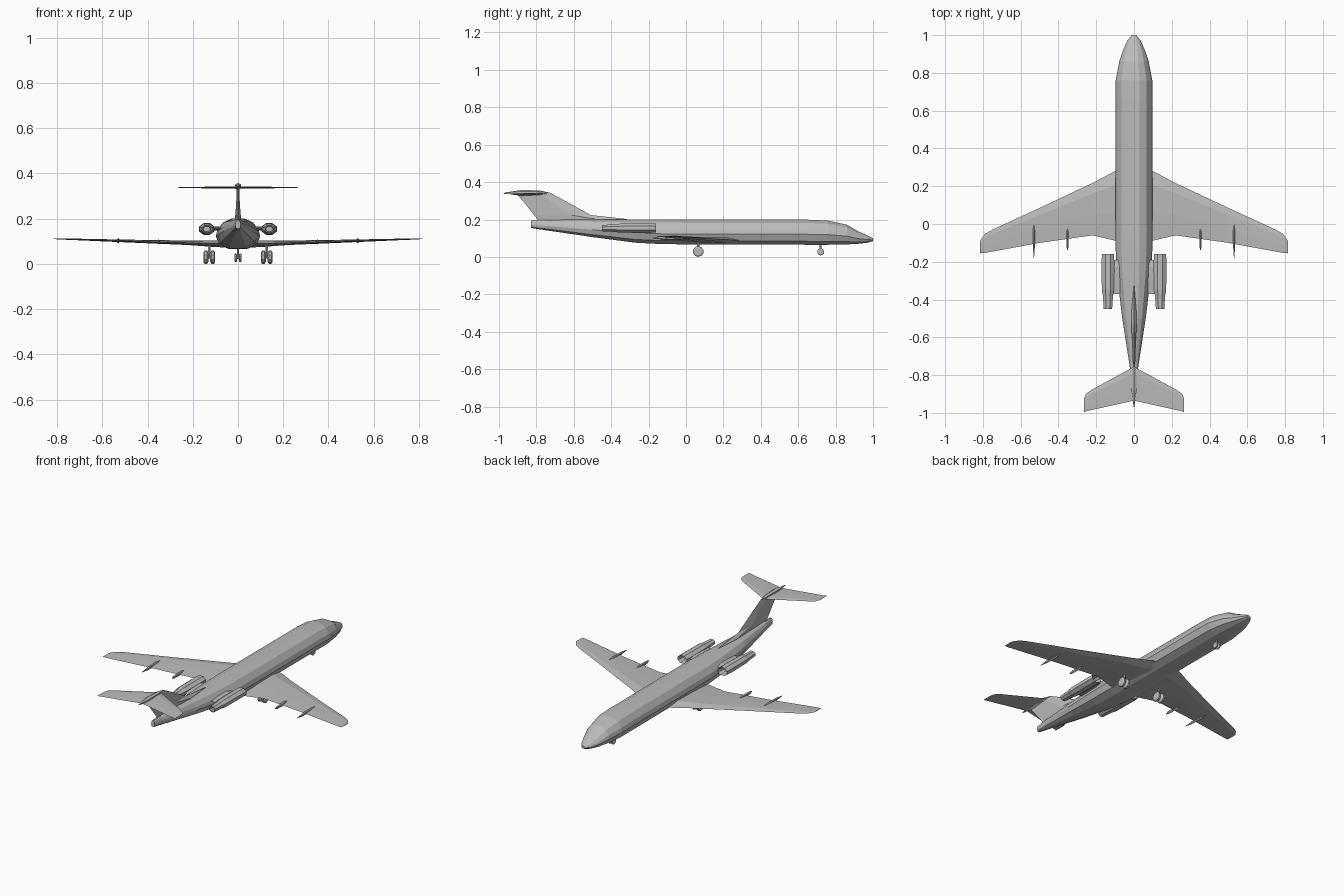
import bpy, bmesh, math
from mathutils import Vector

old = bpy.data.objects.get("Cube")
if old:
    bpy.data.objects.remove(old, do_unlink=True)

grey = bpy.data.materials.new("airframe grey")
grey.use_nodes = True
colour = (0.5, 0.5, 0.5, 1)
grey.diffuse_color = colour
grey.node_tree.nodes["Principled BSDF"].inputs["Base Color"].default_value = colour


def loft(name, rings, mirror=False):
    """Skin a list of equal-length point rings and close both ends."""
    bm = bmesh.new()
    loops = [[bm.verts.new(p) for p in ring] for ring in rings]
    n = len(loops[0])
    for a, b in zip(loops, loops[1:]):
        for i in range(n):
            j = (i + 1) % n
            bm.faces.new((a[i], a[j], b[j], b[i]))
    bm.faces.new(loops[0][::-1])
    bm.faces.new(loops[-1])
    bmesh.ops.recalc_face_normals(bm, faces=bm.faces)
    mesh = bpy.data.meshes.new(name)
    bm.to_mesh(mesh)
    bm.free()
    mesh.materials.append(grey)
    ob = bpy.data.objects.new(name, mesh)
    bpy.context.collection.objects.link(ob)
    if mirror:
        ob.modifiers.new("Mirror", 'MIRROR').use_mirror_merge = False
    return ob


def tube(name, centre, axis, stations, sides=8, mirror=False, squash=1.0):
    """Round body along x, y or z; stations are (offset, radius)."""
    rings = []
    for off, r in stations:
        ring = []
        for i in range(sides):
            a = math.tau * (i + 0.5) / sides
            u, v = r * math.cos(a), r * math.sin(a) * squash
            local = {'x': (off, u, v), 'y': (u, off, v), 'z': (u, v, off)}[axis]
            ring.append(Vector(centre) + Vector(local))
        rings.append(ring)
    return loft(name, rings, mirror)


def aerofoil(x, lead, trail, z, thick):
    """Six-point wing section at span x."""
    chord = trail - lead
    h = thick / 2
    return [(x, lead, z), (x, lead + chord * .2, z + h), (x, lead + chord * .6, z + h * .7),
            (x, trail, z), (x, lead + chord * .6, z - h * .7), (x, lead + chord * .2, z - h)]


# Fuselage: (y, bottom, top, half width)
half = [(.3, 1), (.68, .87), (.93, .62), (1, .42), (.84, .14), (.4, 0)]
section = half + [(-x, z) for x, z in reversed(half)]
body = [(1.0, .085, .1, .012), (.97, .076, .115, .036), (.92, .07, .137, .058),
        (.86, .067, .172, .078), (.76, .065, .194, .097), (.65, .065, .199, .098),
        (-.12, .068, .2, .098), (-.27, .076, .2, .09), (-.5, .106, .2, .062),
        (-.76, .144, .198, .022), (-.83, .155, .194, .012)]
loft("fuselage", [[(w * sx, y, lo + (hi - lo) * sz) for sx, sz in section]
                  for y, lo, hi, w in body])

# Wings with rounded tips
loft("wings", [aerofoil(*s) for s in [
    (.02, .31, -.09, .088, .034), (.1, .28, -.088, .089, .03), (.22, .217, -.06, .093, .02),
    (.5, .085, -.1, .101, .012), (.75, -.03, -.146, .109, .006),
    (.79, -.053, -.153, .11, .005), (.815, -.09, -.155, .111, .003)]], True)

# Flap track fairings
for name, x, front, back, z in [("inner_flap_fairing", .352, -.02, -.14, .097),
                                ("outer_flap_fairing", .53, .02, -.18, .102)]:
    mid = (front + back) / 2
    tube(name, (x, 0, z), 'y', [(front, .001), (mid + .03, .007), (mid - .04, .006),
                               (back, .001)], 6, True, 1.7)

# Rear engines with hollow intakes and tapered exhausts
tube("engines", (.138, 0, .154), 'y',
     [(-.2, .02), (-.165, .03), (-.16, .034), (-.2, .037), (-.35, .035),
      (-.38, .029), (-.45, .024), (-.45, .018), (-.42, .016)], 8, True, .75)
loft("engine_pylons", [aerofoil(x, -.19, -.37, .156, .018) for x in (.05, .12)], True)

# Tail fin with dorsal fillet: (z, leading edge, trailing edge, half thickness)
fin = [(.185, -.28, -.79, .016), (.203, -.32, -.795, .014), (.224, -.51, -.812, .011),
       (.29, -.628, -.865, .007), (.345, -.73, -.912, .005)]
loft("tail_fin", [[(0, a, z), (t, a + (b - a) * .35, z), (0, b, z), (-t, a + (b - a) * .35, z)]
                  for z, a, b, t in fin])
tube("tail_bullet", (0, 0, .342), 'y',
     [(-.735, .003), (-.78, .013), (-.88, .016), (-.97, .002)], 6)
loft("tailplane", [aerofoil(*s) for s in [
    (0, -.755, -.935, .338, .01), (.225, -.878, -.985, .337, .005),
    (.255, -.9, -.992, .337, .004), (.265, -.925, -.997, .337, .002)]], True)


# Landing gear
def wheel(name, x, y, r, w, mirror=True):
    tube(name, (x, y, r), 'x', [(-w, r * .7), (-w * .5, r), (w * .5, r), (w, r * .7)], 10, mirror)


for side, x in (("inner", .112), ("outer", .142)):
    wheel(side + "_main_wheels", x, .065, .029, .011)
tube("main_axles", (.127, .065, .029), 'x', [(-.02, .006), (.02, .006)], 6, True)
tube("main_struts", (.127, .065, 0), 'z', [(.026, .006), (.09, .008)], 6, True)
wheel("nose_wheels", .01, .72, .019, .006)
for ob in [bpy.data.objects["nose_wheels"]]:
    ob.location.z = .008
tube("nose_axle", (0, .72, .027), 'x', [(-.01, .005), (.01, .005)], 6)
tube("nose_strut", (0, .72, 0), 'z', [(.025, .005), (.075, .006)], 6)
